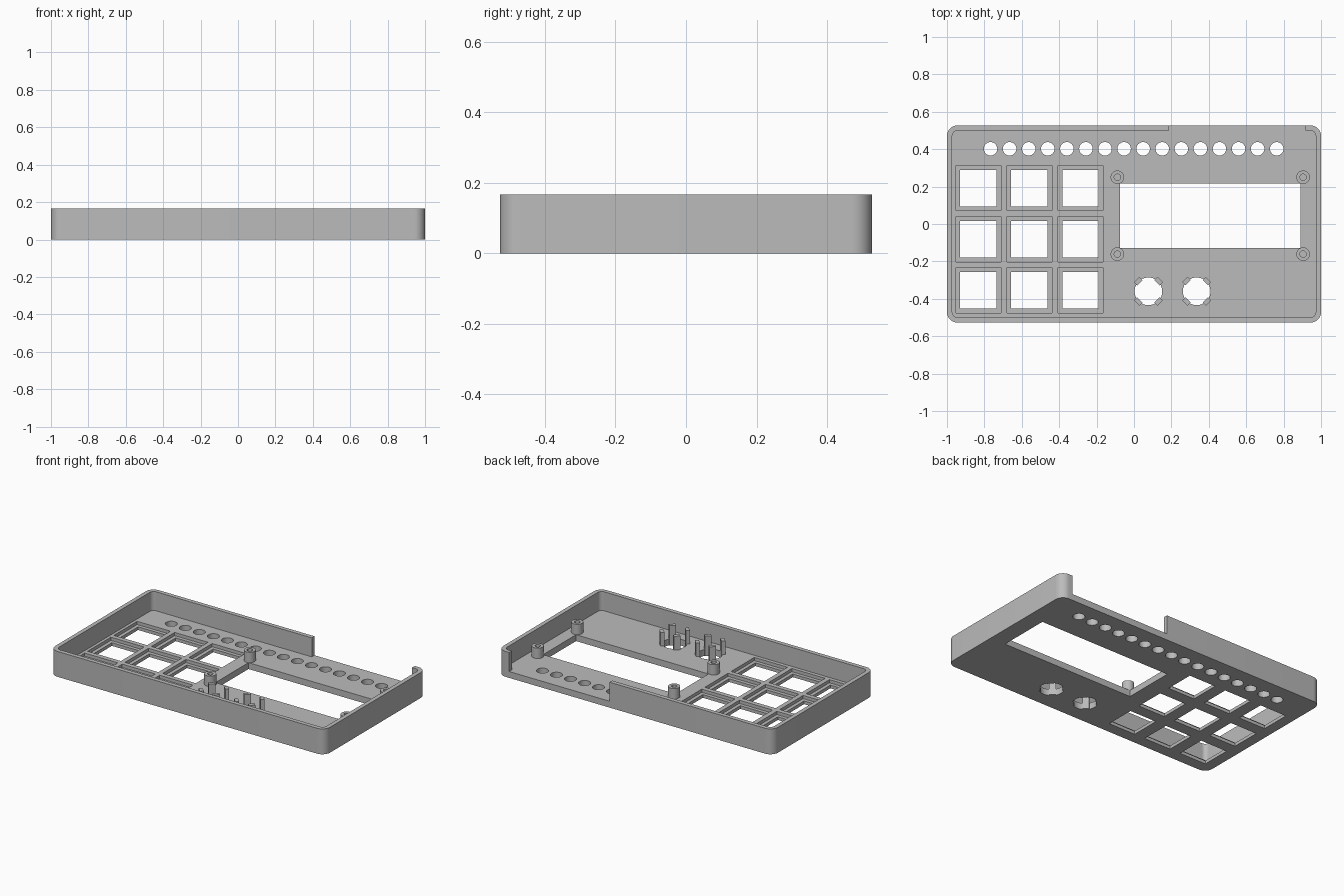
import bpy, bmesh, math
from mathutils import Matrix, Vector

if "Cube" in bpy.data.objects:
    bpy.data.objects.remove(bpy.data.objects["Cube"], do_unlink=True)

grey = bpy.data.materials.new("plastic grey")
grey.use_nodes = True
grey.diffuse_color = (0.5, 0.5, 0.5, 1)
grey.node_tree.nodes["Principled BSDF"].inputs["Base Color"].default_value = (0.5, 0.5, 0.5, 1)

HX, HY, HEIGHT = 1.0, 0.527, 0.167
WALL, FLOOR, PLATE = 0.028, 0.042, 0.021
BELOW, ABOVE = -0.1, 0.3


def rect(x0, x1, y0, y1):
    return [(x0, y0), (x1, y0), (x1, y1), (x0, y1)]


def square(x, y, half):
    return rect(x - half, x + half, y - half, y + half)


def circle(x, y, r, n=40):
    return [(x + r * math.cos(math.tau * i / n), y + r * math.sin(math.tau * i / n)) for i in range(n)]


def rounded(hx, hy, r, n=10):
    pts = []
    for q, (sx, sy) in enumerate([(1, 1), (-1, 1), (-1, -1), (1, -1)]):
        for i in range(n + 1):
            a = math.pi / 2 * (q + i / n)
            pts.append((sx * (hx - r) + r * math.cos(a), sy * (hy - r) + r * math.sin(a)))
    return pts


def prisms(name, outlines, z0, z1):
    """One object made of upright solids, one for each outline."""
    bm = bmesh.new()
    for pts in outlines:
        face = bm.faces.new([bm.verts.new((x, y, z0)) for x, y in pts])
        top = bmesh.ops.extrude_face_region(bm, geom=[face])["geom"]
        bmesh.ops.translate(bm, vec=(0, 0, z1 - z0),
                            verts=[v for v in top if isinstance(v, bmesh.types.BMVert)])
    bmesh.ops.recalc_face_normals(bm, faces=bm.faces)
    mesh = bpy.data.meshes.new(name)
    bm.to_mesh(mesh)
    bm.free()
    mesh.materials.append(grey)
    obj = bpy.data.objects.new(name, mesh)
    bpy.context.collection.objects.link(obj)
    return obj


def activate(obj):
    bpy.ops.object.select_all(action="DESELECT")
    obj.select_set(True)
    bpy.context.view_layer.objects.active = obj


def cut(obj, outlines, z0, z1):
    cutter = prisms("cutter", outlines, z0, z1)
    cutter.hide_render = True
    mod = obj.modifiers.new("cut", "BOOLEAN")
    mod.operation, mod.solver, mod.object = "DIFFERENCE", "EXACT", cutter
    activate(obj)
    bpy.ops.object.modifier_apply(modifier=mod.name)
    bpy.data.objects.remove(cutter, do_unlink=True)


def smooth(obj):
    activate(obj)
    bpy.ops.object.shade_smooth_by_angle(angle=math.radians(30))


# Tray with rounded corners and a gap in the back wall
case = prisms("case", [rounded(HX, HY, 0.056)], 0, HEIGHT)
cut(case, [rounded(HX - WALL, HY - WALL, 0.028)], FLOOR, ABOVE)
cut(case, [rect(0.188, 0.918, HY - 2 * WALL, HY + 0.1)], FLOOR, ABOVE)

# Key pockets, then every opening through the floor
keys = [(-0.832 + 0.273 * i, -0.354 + 0.273 * j) for i in range(3) for j in range(3)]
knobs = [(0.077, -0.36), (0.335, -0.36)]
cut(case, [square(x, y, 0.121) for x, y in keys], PLATE, ABOVE)
openings = [square(x, y, 0.0975) for x, y in keys]
openings += [circle(-0.767 + 0.102 * i, 0.402, 0.036) for i in range(16)]
openings += [circle(x, y, 0.074) for x, y in knobs]
openings.append(rect(-0.075, 0.889, -0.127, 0.216))
cut(case, openings, BELOW, ABOVE)
smooth(case)

# Hollow standoffs around the display opening
posts = [(x, y) for x in (-0.089, 0.904) for y in (-0.161, 0.25)]
standoffs = prisms("display_standoffs", [circle(x, y, 0.036) for x, y in posts], FLOOR - 0.005, 0.11)
cut(standoffs, [circle(x, y, 0.017) for x, y in posts], FLOOR, ABOVE)
smooth(standoffs)

# Four diagonal prongs around each knob hole
prongs = []
for x, y in knobs:
    for k in range(4):
        turn = Matrix.Rotation(math.pi / 4 + k * math.pi / 2, 2)
        prongs.append([Vector((x, y)) + turn @ Vector(p) for p in rect(0.065, 0.089, -0.02, 0.02)])
prisms("knob_prongs", prongs, 0.001, 0.132)
